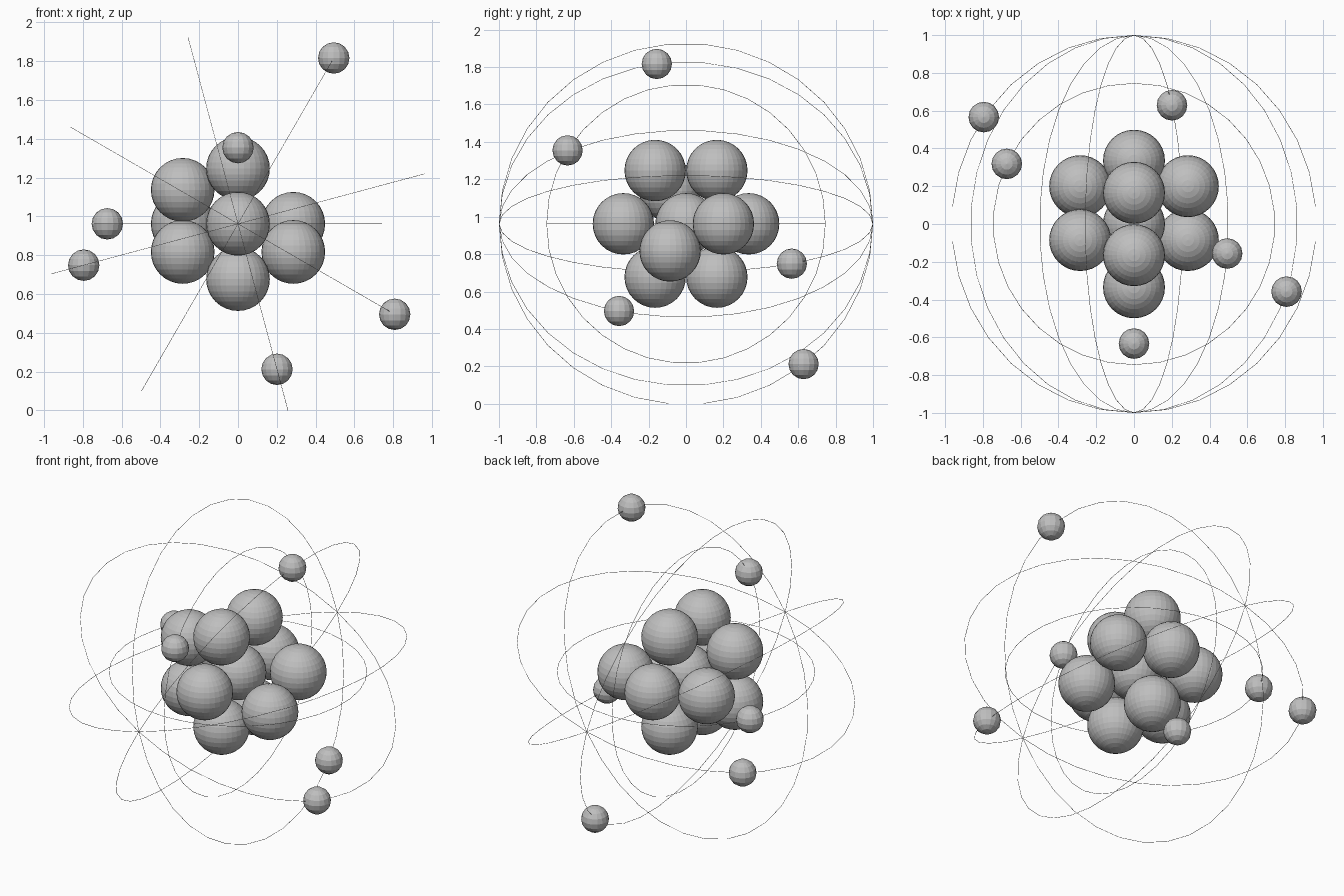
import bpy
from math import radians, sin, cos, pi
from mathutils import Vector

cube = bpy.data.objects.get("Cube")
if cube:
    bpy.data.objects.remove(cube, do_unlink=True)

CENTER = Vector((0, 0, 0.962))

# One light grey for every part
grey = bpy.data.materials.new("light grey")
grey.diffuse_color = (0.52, 0.52, 0.52, 1)
grey.use_nodes = True
grey.node_tree.nodes["Principled BSDF"].inputs["Base Color"].default_value = grey.diffuse_color


def finish(name):
    obj = bpy.context.object
    obj.name = name
    obj.data.materials.append(grey)


def ball(name, offset, radius, segments):
    bpy.ops.mesh.primitive_uv_sphere_add(
        segments=segments, ring_count=segments // 2,
        radius=radius, location=CENTER + Vector(offset))
    finish(name)


# Nucleus: a core ball, a vertical hexagon around it, and balls on each flank
nucleus = [(0, 0, 0)]
for side in (-1, 1):
    nucleus += [(0, side * 0.335, 0),
                (0, side * 0.165, 0.285),
                (0, side * 0.165, -0.285),
                (side * 0.285, 0.2, 0),
                (side * 0.285, -0.085, -0.145)]
nucleus.append((-0.285, -0.085, 0.175))
for i, offset in enumerate(nucleus):
    ball(f"nucleus_ball_{i + 1}", offset, 0.164, 32)

# Orbits: thin rings tilted about the y axis, each carrying one small ball
# (tilt, ring radius, ball position around the ring)
orbits = [(0, 0.745, 154.7), (90, 0.745, -58.2), (15, 0.999, 145.5),
          (60, 0.999, -9), (105, 0.999, 141), (150, 0.999, 201)]
for i, (tilt, radius, phase) in enumerate(orbits):
    t, p = radians(tilt), radians(phase)
    bpy.ops.mesh.primitive_torus_add(
        major_radius=radius, minor_radius=0.0012, major_segments=34,
        minor_segments=6, location=CENTER, rotation=(-t, 0, pi / 2))
    finish(f"orbit_ring_{i + 1}")
    bpy.ops.object.shade_smooth()
    spot = Vector((cos(p) * cos(t), sin(p), cos(p) * sin(t))) * radius
    ball(f"orbit_ball_{i + 1}", spot, 0.081, 16)
